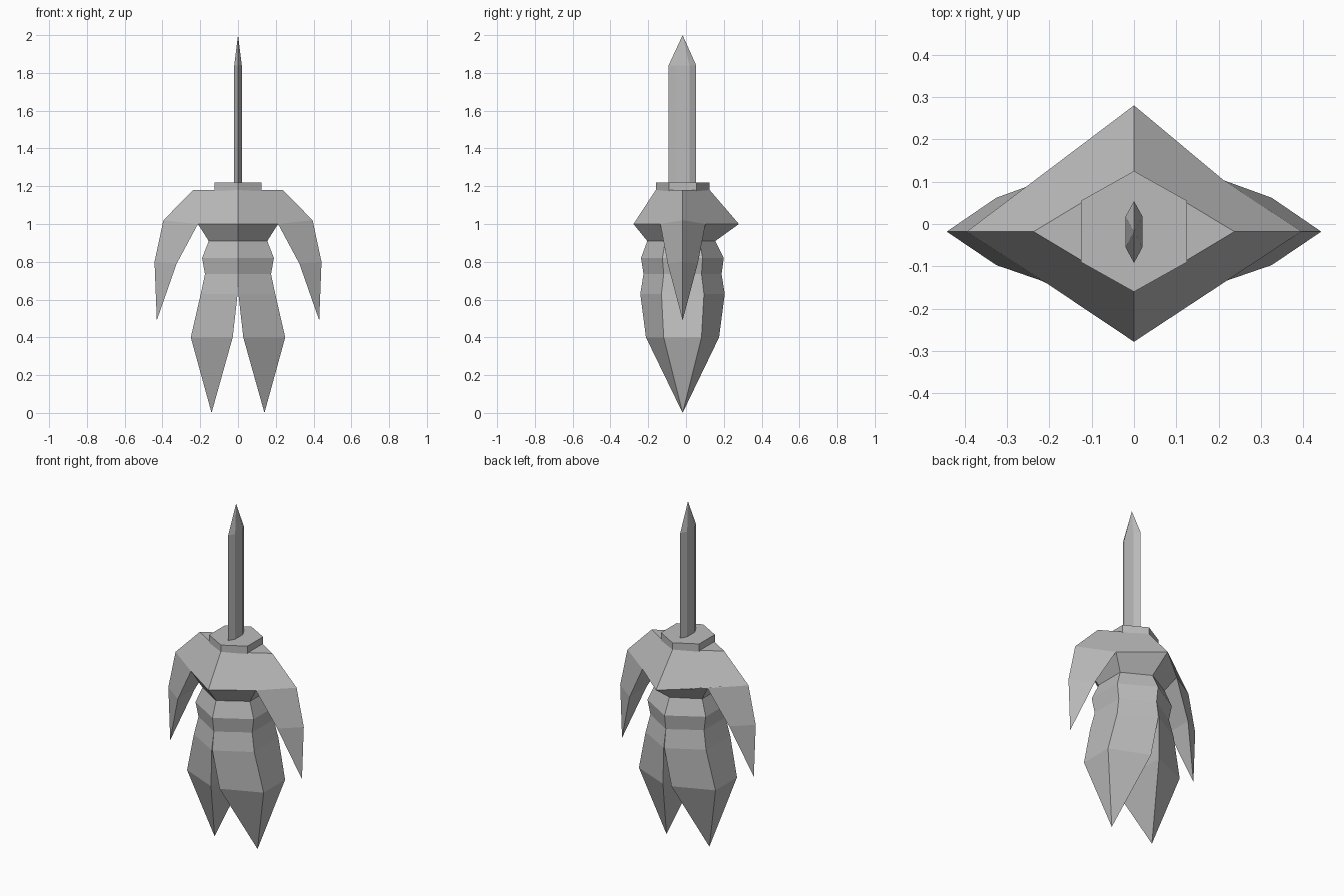
import bpy, bmesh

if "Cube" in bpy.data.objects:
    bpy.data.objects.remove(bpy.data.objects["Cube"])

YC = -0.018  # middle line of the limbs and blade

grey = bpy.data.materials.new("stone grey")
grey.diffuse_color = (0.5, 0.5, 0.5, 1)
grey.use_nodes = True
grey.node_tree.nodes["Principled BSDF"].inputs["Base Color"].default_value = grey.diffuse_color


def build(name, verts, faces, both_sides=False):
    """Flat-shaded mesh; optionally joined with its copy mirrored in x."""
    bm = bmesh.new()
    for s in ((1, -1) if both_sides else (1,)):
        vs = [bm.verts.new((s * x, y, z)) for x, y, z in verts]
        for f in faces:
            bm.faces.new([vs[i] for i in f])
    bmesh.ops.remove_doubles(bm, verts=bm.verts, dist=0.0005)
    bmesh.ops.recalc_face_normals(bm, faces=bm.faces)
    me = bpy.data.meshes.new(name)
    bm.to_mesh(me)
    bm.free()
    me.materials.append(grey)
    ob = bpy.data.objects.new(name, me)
    bpy.context.collection.objects.link(ob)
    return ob


def loft(name, rings, tip=None):
    """Skin equal rings from one end to the other, ending in a cap or a point."""
    n = len(rings[0])
    verts = [p for r in rings for p in r]
    faces = [list(range(n))]
    for k in range(len(rings) - 1):
        for i in range(n):
            j = (i + 1) % n
            faces.append([k * n + i, k * n + j, (k + 1) * n + j, (k + 1) * n + i])
    last = (len(rings) - 1) * n
    if tip:
        verts.append(tip)
        faces += [[last + i, last + (i + 1) % n, len(verts) - 1] for i in range(n)]
    else:
        faces.append([last + i for i in range(n)])
    return build(name, verts, faces)


def hexagon(hx, y_front, y_back, side_front, side_back, z):
    """Hexagon with points at front and back and flat sides at +-hx."""
    return [(0, y_front, z), (hx, side_front, z), (hx, side_back, z),
            (0, y_back, z), (-hx, side_back, z), (-hx, side_front, z)]


# Shoulders with drooping pointed arms
torso = [
    (0, -0.16, 1.18), (0, 0.125, 1.18),              # 0-1 neck front, back
    (0, -0.278, 1.0), (0, 0.28, 1.0),                # 2-3 chest front, back
    (0.237, YC, 1.18), (0.395, YC, 1.02),            # 4-5 arm ridge
    (0.442, YC, 0.80), (0.43, YC, 0.49),             # 6-7 elbow, arm tip
    (0.212, -0.136, 1.0), (0.212, 0.103, 1.0),       # 8-9 armpit
    (0.325, -0.097, 0.79), (0.325, 0.062, 0.79),     # 10-11 inner elbow
    (0, -0.205, 0.91), (0, 0.155, 0.91),             # 12-13 waist middle
    (0.155, -0.11, 0.91), (0.155, 0.07, 0.91),       # 14-15 waist side
]
build("shoulders_and_arms", torso, [
    (0, 4, 1),
    (0, 2, 8, 5, 4), (1, 4, 5, 9, 3),
    (5, 8, 10, 6), (5, 6, 11, 9),
    (6, 10, 7), (6, 7, 11),
    (8, 9, 11, 10), (10, 11, 7),
    (2, 12, 14, 8), (3, 9, 15, 13), (8, 14, 15, 9),
    (12, 13, 15, 14),
], both_sides=True)

# Collar plate
loft("collar", [hexagon(0.125, -0.16, 0.125, -0.09, 0.055, z) for z in (1.175, 1.22)])

# Upright blade
loft("blade", [hexagon(0.02, -0.092, 0.054, -0.055, 0.018, z) for z in (1.18, 1.84)],
     tip=(0, YC, 2.0))

# Legs: z, inner x, outer x, inner front/back y, outer front/back y
LEG = [
    (0.91, 0.0, 0.155, -0.205, 0.155, -0.110, 0.070),
    (0.82, 0.0, 0.190, -0.238, 0.200, -0.125, 0.088),
    (0.735, 0.0, 0.175, -0.225, 0.188, -0.118, 0.082),
    (0.63, 0.002, 0.197, -0.242, 0.205, -0.130, 0.095),
    (0.40, 0.028, 0.250, -0.212, 0.175, -0.118, 0.082),
]
for side, s in (("right", 1), ("left", -1)):
    rings = [[(s * xi, f, z), (s * xo, of, z), (s * xo, ob, z), (s * xi, b, z)]
             for z, xi, xo, f, b, of, ob in LEG]
    loft(side + "_leg", rings, tip=(s * 0.14, YC, 0.0))
